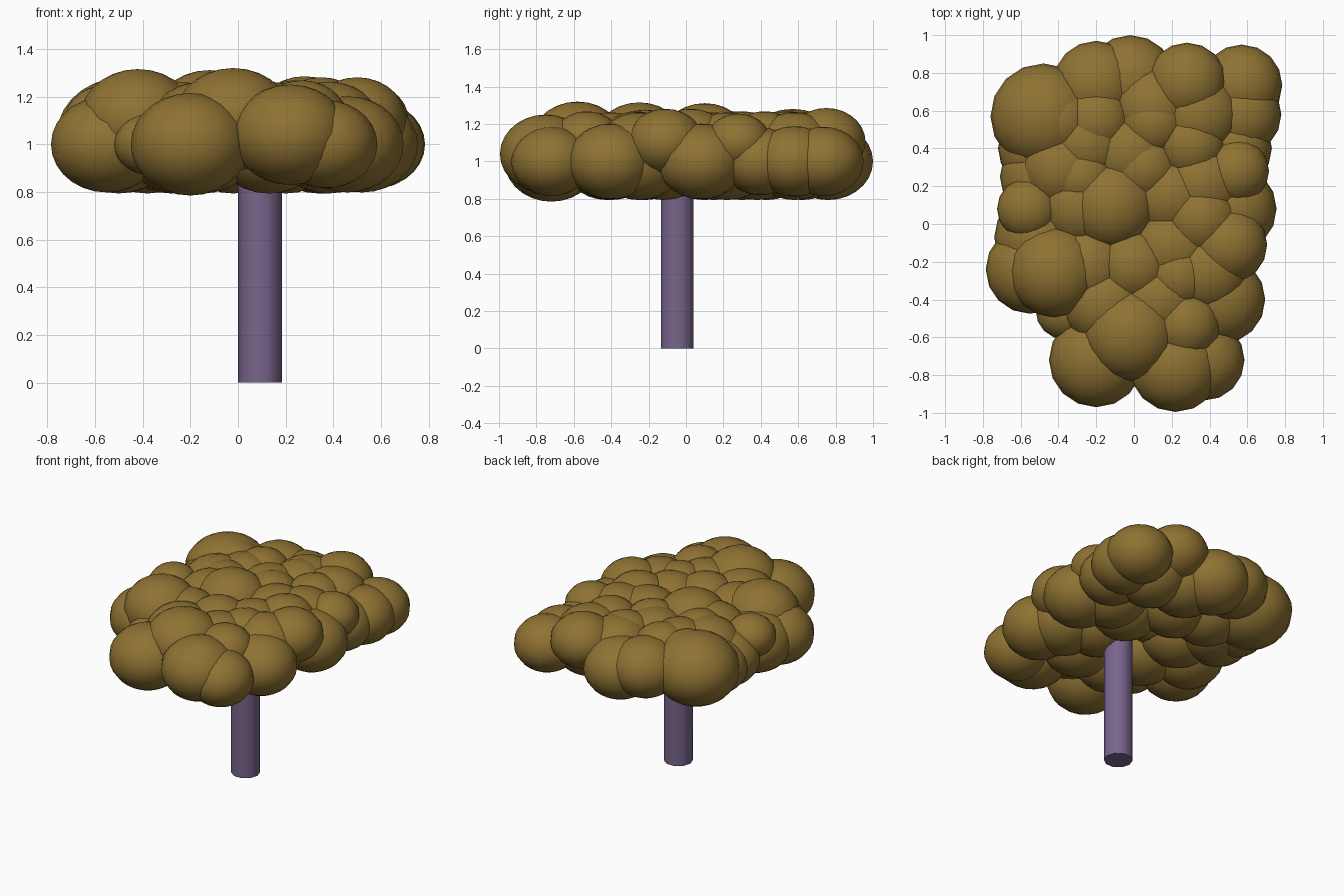
import bpy, bmesh
from math import pi
from mathutils import Matrix

if "Cube" in bpy.data.objects:
    bpy.data.objects.remove(bpy.data.objects["Cube"])


def material(name, color):
    m = bpy.data.materials.new(name)
    m.diffuse_color = (*color, 1)
    m.use_nodes = True
    m.node_tree.nodes["Principled BSDF"].inputs["Base Color"].default_value = m.diffuse_color
    return m


def finish(bm, name, mat, angle):
    mesh = bpy.data.meshes.new(name)
    bm.to_mesh(mesh)
    bm.free()
    ob = bpy.data.objects.new(name, mesh)
    bpy.context.collection.objects.link(ob)
    mesh.materials.append(mat)
    bpy.ops.object.select_all(action='DESELECT')
    ob.select_set(True)
    bpy.context.view_layer.objects.active = ob
    bpy.ops.object.shade_smooth_by_angle(angle=angle)
    return ob


def puff_layer(bm, puffs, z):
    for x, y, r in puffs:
        bmesh.ops.create_uvsphere(
            bm, u_segments=16, v_segments=14, radius=r,
            matrix=Matrix.Translation((x, y, z)) @ Matrix.Diagonal((1, 1, 0.86, 1)))


leaf = material("leaf", (0.275, 0.17, 0.033))
bark = material("bark", (0.19, 0.13, 0.26))

# Trunk: ten-sided column reaching into the foliage
bm = bmesh.new()
bmesh.ops.create_cone(bm, cap_ends=True, segments=10, radius1=0.0925, radius2=0.0925, depth=1.0,
                      matrix=Matrix.Translation((0.0925, -0.047, 0.5)) @ Matrix.Rotation(pi / 2, 4, 'Z'))
finish(bm, "trunk", bark, 0.75)

# Foliage rim puffs as x, y, radius
bm = bmesh.new()
puff_layer(bm, [(-.20, -.72, .25), (.37, -.72, .215), (.46, -.40, .235),
                (-.55, -.24, .235), (-.37, -.46, .15), (-.50, -.07, .24), (.52, .08, .235),
                (-.49, .25, .22), (-.51, .40, .21), (-.02, .76, .24), (.57, .735, .215),
                (.56, .58, .22), (.52, .40, .21)], 1.0)
puff_layer(bm, [(.22, -.75, .245), (-.48, .57, .28), (-.20, .74, .23)], 1.04)

# Filler puffs inside the crown, one row low and one row high
inner = [(-.25, -.22), (-.28, .1), (.13, -.4), (.2, .15), (-.25, .43), (.1, .62),
         (.2, -.12), (-.15, -.42), (.38, -.25), (.36, .22), (-.02, .38), (-.38, .3), (.34, .58)]
puff_layer(bm, [(x, y, .24) for x, y in inner], 1.0)
puff_layer(bm, [(x, y, .23) for x, y in inner], 1.065)

# Top puffs that stand proud of the crown
puff_layer(bm, [(-.02, -.58, .25), (-.42, -.25, .245), (.50, -.11, .205), (.00, -.22, .20),
                (.35, .03, .205), (-.12, .10, .24), (-.56, .08, .165), (.28, .75, .21),
                (.54, .28, .175), (.10, .54, .19), (-.20, .55, .19), (.05, .30, .19),
                (.30, .42, .19), (-.28, .25, .19), (.24, -.27, .19), (.27, -.53, .19),
                (-.40, .55, .19)], 1.105)
finish(bm, "foliage", leaf, 1.0)
